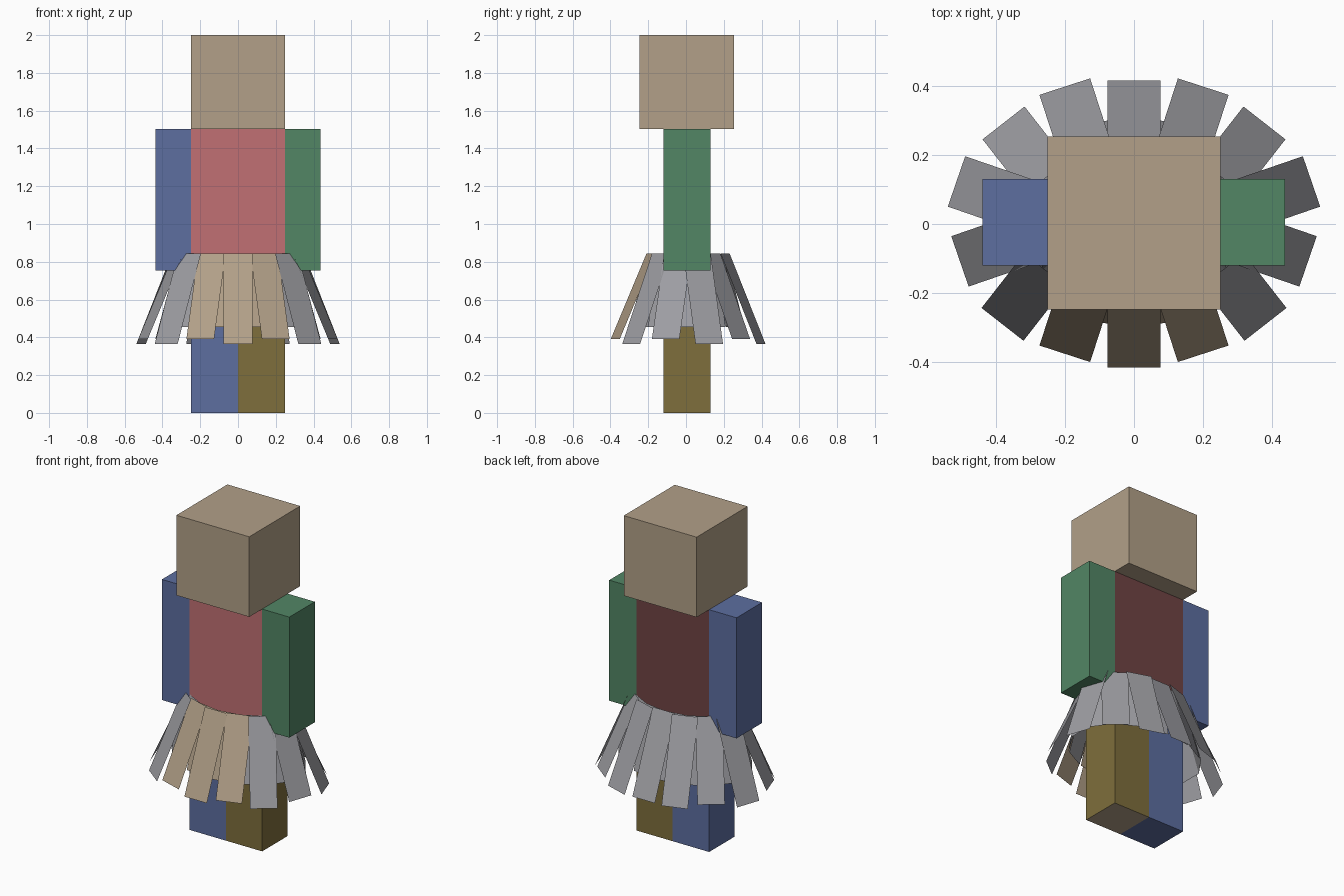
import bpy, bmesh
from math import radians, cos, sin
from mathutils import Vector

cube = bpy.data.objects.get("Cube")
if cube:
    bpy.data.objects.remove(cube, do_unlink=True)


def linear(c):
    c /= 255
    return c / 12.92 if c <= 0.04045 else ((c + 0.055) / 1.055) ** 2.4


def material(name, *rgb):
    mat = bpy.data.materials.new(name)
    color = [linear(c) for c in rgb] + [1.0]
    mat.diffuse_color = color
    mat.use_nodes = True
    mat.node_tree.nodes["Principled BSDF"].inputs["Base Color"].default_value = color
    return mat


beige = material("beige", 178, 160, 136)
red = material("red", 193, 112, 115)
dark_red = material("dark red", 111, 67, 68)
blue = material("blue", 93, 110, 160)
green = material("green", 82, 134, 101)
olive = material("olive", 126, 110, 60)
grey = material("grey", 158, 158, 163)


def finish(bm, name, mats):
    mesh = bpy.data.meshes.new(name)
    bm.to_mesh(mesh)
    bm.free()
    for mat in mats:
        mesh.materials.append(mat)
    obj = bpy.data.objects.new(name, mesh)
    bpy.context.collection.objects.link(obj)


def box(name, x, y, z, mats, rule=lambda normal: 0):
    """Box between (low, high) pairs; rule picks a material from the face normal."""
    bm = bmesh.new()
    bmesh.ops.create_cube(bm, size=1)
    for v in bm.verts:
        v.co = [pair[c > 0] for pair, c in zip((x, y, z), v.co)]
    bm.normal_update()
    for f in bm.faces:
        f.material_index = rule(f.normal)
    finish(bm, name, mats)


# Head, torso, arms and legs
depth = (-0.12, 0.13)
box("head", (-0.25, 0.25), (-0.247, 0.253), (1.503, 2), [beige])
box("torso", (-0.25, 0.25), depth, (0.755, 1.503), [red, dark_red, beige],
    lambda n: 0 if n.y < -0.5 else 1 if n.y > 0.5 else 2)
box("left_arm", (0.25, 0.436), depth, (0.755, 1.503), [green])
box("right_arm", (-0.438, -0.25), depth, (0.755, 1.503), [blue])
box("left_leg", (0, 0.25), depth, (0, 0.755), [olive, beige],
    lambda n: 1 if n.z < -0.5 else 0)
box("right_leg", (-0.25, 0), depth, (0, 0.755), [blue])

# Skirt strips of the left half, front to back: hem centre, facing angle, hem height
strips = [
    (0, -0.415, -90, 0.365), (0.2, -0.375, -72, 0.39),
    (0.38, -0.29, -52, 0.365), (0.503, -0.108, -19, 0.39),
    (0.513, 0.123, 19, 0.365), (0.377, 0.292, 52, 0.39),
    (0.2, 0.397, 72, 0.365), (0, 0.415, 90, 0.365),
]
WAIST = 0.845
HALF_WIDTH = 0.077


def strip(bm, waist, hem, out, mat):
    """Flat strip from waist to hem, level across, facing along out."""
    side = Vector((-out.y, out.x, 0)) * HALF_WIDTH
    for sign in (1, -1):
        if sign < 0 and abs(hem.x) < 0.001:
            continue
        corners = [hem - side, hem + side, waist + side, waist - side]
        verts = [bm.verts.new((c.x * sign, c.y, c.z)) for c in corners]
        bm.faces.new(verts[::sign]).material_index = mat


outer, inner = bmesh.new(), bmesh.new()
previous = None
for i, (x, y, angle, z) in enumerate(strips):
    out = Vector((cos(radians(angle)), sin(radians(angle)), 0))
    hem = Vector((x, y, z))
    waist = hem - out * 0.2
    waist.z = WAIST
    strip(outer, waist, hem, out, 0 if i < 2 else 1)
    # Shorter, steeper strip behind each gap
    if previous:
        mid_out = (out + previous[1]).normalized()
        mid_waist = (waist + previous[0]) / 2 - mid_out * 0.012
        mid_hem = mid_waist + mid_out * 0.1
        mid_waist.z, mid_hem.z = WAIST - 0.005, 0.455
        strip(inner, mid_waist, mid_hem, mid_out, 0 if i == 1 else 1)
    previous = (waist, out)
finish(outer, "skirt_outer_strips", [beige, grey])
finish(inner, "skirt_inner_strips", [beige, grey])
